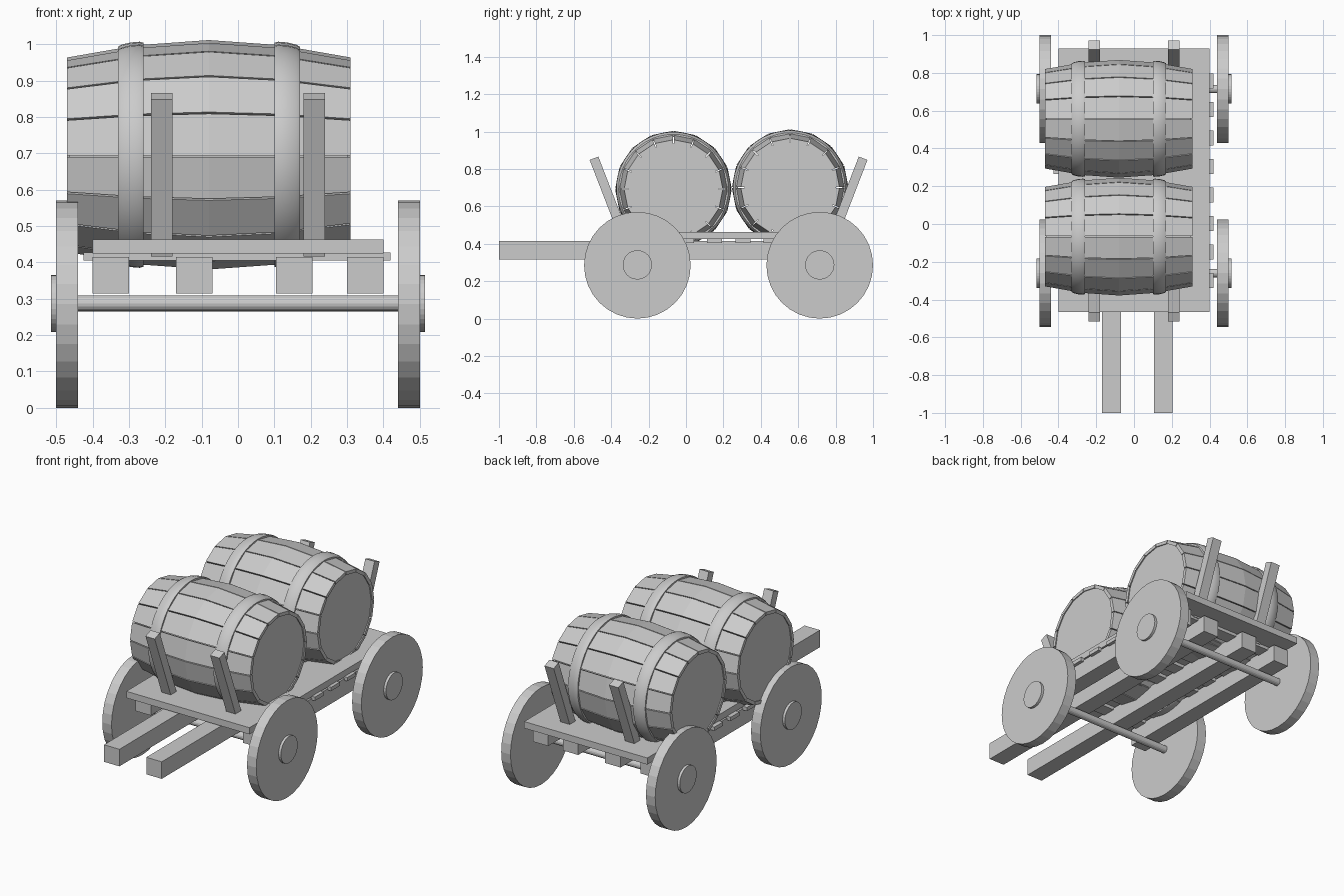
import bpy, bmesh, math
from mathutils import Matrix, Vector

if "Cube" in bpy.data.objects:
    bpy.data.objects.remove(bpy.data.objects["Cube"])

mat = bpy.data.materials.new("plain grey")
mat.diffuse_color = (0.6, 0.6, 0.6, 1)
mat.use_nodes = True
mat.node_tree.nodes["Principled BSDF"].inputs["Base Color"].default_value = mat.diffuse_color


def finish(name, bm, smooth=False):
    bmesh.ops.recalc_face_normals(bm, faces=bm.faces)
    me = bpy.data.meshes.new(name)
    bm.to_mesh(me)
    bm.free()
    me.materials.append(mat)
    ob = bpy.data.objects.new(name, me)
    bpy.context.collection.objects.link(ob)
    if smooth:
        bpy.context.view_layer.objects.active = ob
        ob.select_set(True)
        bpy.ops.object.shade_smooth_by_angle(angle=math.radians(40))
        ob.select_set(False)
    return ob


def box(name, x0, x1, y0, y1, z0, z1):
    bm = bmesh.new()
    bmesh.ops.create_cube(bm, size=1)
    bmesh.ops.scale(bm, vec=(x1 - x0, y1 - y0, z1 - z0), verts=bm.verts)
    bmesh.ops.translate(bm, vec=((x0 + x1) / 2, (y0 + y1) / 2, (z0 + z1) / 2), verts=bm.verts)
    return finish(name, bm)


def x_cylinder(name, x0, x1, y, z, r, sides=32):
    bm = bmesh.new()
    m = Matrix.Translation(((x0 + x1) / 2, y, z)) @ Matrix.Rotation(math.pi / 2, 4, 'Y')
    bmesh.ops.create_cone(bm, cap_ends=True, segments=sides, radius1=r, radius2=r,
                          depth=x1 - x0, matrix=m)
    return finish(name, bm)


# wheels, hubs and axles
for tag, y in (("front", -0.26), ("rear", 0.715)):
    x_cylinder(tag + "_axle", -0.45, 0.45, y, 0.287, 0.022, 16)
    for side, s in (("left", -1), ("right", 1)):
        a, b = sorted((s * 0.44, s * 0.50))
        x_cylinder(f"{tag}_{side}_wheel", a, b, y, 0.285, 0.285)
        a, b = sorted((s * 0.45, s * 0.515))
        x_cylinder(f"{tag}_{side}_hub", a, b, y, 0.287, 0.078)

# long beams; the middle two run forward as shafts
for name, x, y0 in (("left_beam", -0.40, -0.38), ("left_shaft", -0.17, -1.0),
                    ("right_shaft", 0.105, -1.0), ("right_beam", 0.30, -0.38)):
    box(name, x, x + 0.10, y0, 0.85, 0.315, 0.415)

# cross slats and bed board
for i in range(8):
    y = 0.757 - 0.151 * i
    box(f"cross_slat_{i + 1}", -0.425, 0.42, y - 0.04, y + 0.04, 0.405, 0.427)
box("bed_board", -0.40, 0.40, -0.465, 0.93, 0.424, 0.463)

# leaning stakes
for tag, y0, y1 in (("front", -0.325, -0.492), ("rear", 0.78, 0.947)):
    base, top = Vector((0, y0, 0.425)), Vector((0, y1, 0.857))
    axis = top - base
    rot = Vector((0, 0, 1)).rotation_difference(axis).to_matrix().to_4x4()
    for side, x in (("left", -0.21), ("right", 0.21)):
        ob = box(f"{tag}_{side}_stake", -0.03, 0.03, -0.025, 0.025, 0, axis.length)
        ob.data.transform(Matrix.Translation(base + Vector((x, 0, 0))) @ rot)


def barrel(tag, y, z):
    cx = -0.08
    prof = [(-0.39, 0.264), (-0.195, 0.298), (0, 0.312), (0.195, 0.298), (0.39, 0.264)]
    # separate flat staves with narrow gaps
    bm = bmesh.new()
    n, gap, thick = 16, 0.0025, 0.02
    for i in range(n):
        mid = (i + 0.5) * 2 * math.pi / n
        rings = []
        for px, r in prof:
            ring = []
            for rr, s in ((r, -1), (r, 1), (r - thick, 1), (r - thick, -1)):
                h = rr * math.cos(math.pi / n)
                w = s * (rr * math.sin(math.pi / n) - gap)
                ring.append(bm.verts.new((cx + px, y + h * math.cos(mid) - w * math.sin(mid),
                                          z + h * math.sin(mid) + w * math.cos(mid))))
            rings.append(ring)
        for a, b in zip(rings, rings[1:]):
            for k in range(4):
                bm.faces.new((a[k], a[(k + 1) % 4], b[(k + 1) % 4], b[k]))
        bm.faces.new(rings[0])
        bm.faces.new(rings[-1])
    finish(tag + "_barrel_staves", bm)
    # flat heads closing both ends
    x_cylinder(tag + "_barrel_heads", cx - 0.383, cx + 0.383, y, z, 0.244, 32)
    # rounded hoops
    for side, s in (("left", -1), ("right", 1)):
        bm = bmesh.new()
        sec = [(0.25, 0.278), (0.25, 0.293), (0.24, 0.299), (0.215, 0.305),
               (0.19, 0.307), (0.18, 0.304), (0.18, 0.285)]
        pts = [bm.verts.new((cx + s * px, y + r, z)) for px, r in sec]
        edges = [bm.edges.new((pts[k], pts[(k + 1) % len(pts)])) for k in range(len(pts))]
        bmesh.ops.spin(bm, geom=pts + edges, cent=(cx, y, z), axis=(1, 0, 0),
                       angle=2 * math.pi, steps=48)
        bmesh.ops.remove_doubles(bm, verts=bm.verts, dist=1e-5)
        finish(f"{tag}_barrel_{side}_hoop", bm, smooth=True)


barrel("front", -0.067, 0.692)
barrel("rear", 0.557, 0.70)
